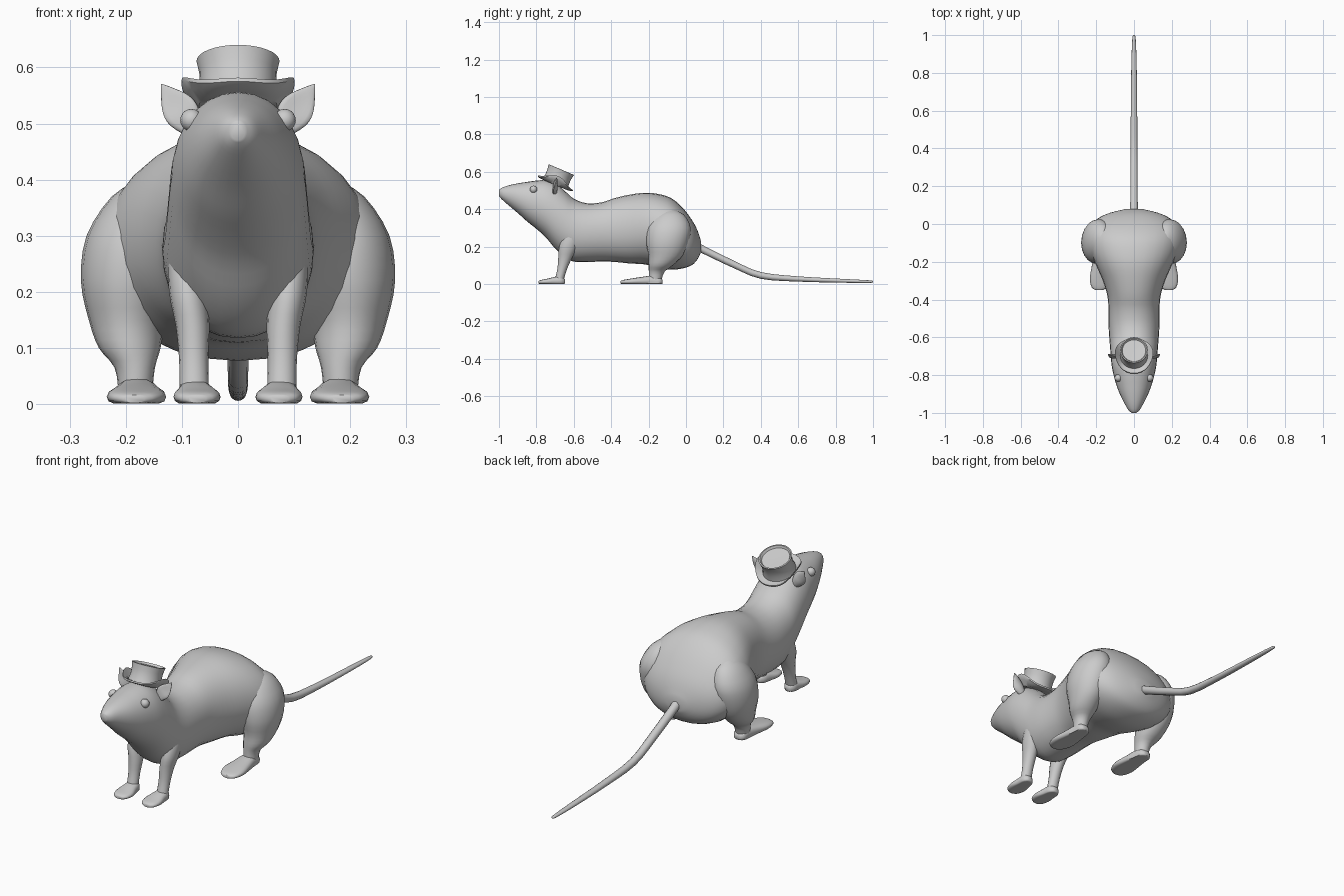
import bpy, bmesh, math
from mathutils import Matrix, Vector

if "Cube" in bpy.data.objects:
    bpy.data.objects.remove(bpy.data.objects["Cube"])


def smooth_rings(rings, steps):
    """Catmull-Rom refinement of a list of ring parameters."""
    out = []
    n = len(rings)
    for i in range(n - 1):
        p = [rings[max(0, min(n - 1, i + k))] for k in (-1, 0, 1, 2)]
        for s in range(steps):
            t = s / steps
            out.append([0.5 * (2 * b + (c - a) * t + (2 * a - 5 * b + 4 * c - d) * t * t
                        + (3 * b - a - 3 * c + d) * t ** 3) for a, b, c, d in zip(*p)])
    out.append(list(rings[-1]))
    return out


def finish(bm, name, angle=None):
    bmesh.ops.recalc_face_normals(bm, faces=bm.faces)
    me = bpy.data.meshes.new(name)
    bm.to_mesh(me)
    bm.free()
    ob = bpy.data.objects.new(name, me)
    bpy.context.collection.objects.link(ob)
    bpy.ops.object.select_all(action='DESELECT')
    ob.select_set(True)
    bpy.context.view_layer.objects.active = ob
    bpy.ops.object.shade_smooth_by_angle(angle=math.radians(angle or 60))
    return ob


def loft(name, axis, rings, side=1, seg=20, steps=3, power=1.0, floor=None, fix=None):
    """Rings are (position on axis, centre a, centre b, radius a, radius b)."""
    bm = bmesh.new()
    loops = []
    for t, a, b, ra, rb in smooth_rings(rings, steps):
        loop = []
        for k in range(seg):
            c, s = (f(2 * math.pi * k / seg) for f in (math.cos, math.sin))
            u = a + max(ra, .001) * math.copysign(abs(c) ** power, c)
            v = b + max(rb, .001) * math.copysign(abs(s) ** power, s)
            co = Vector((u, t, v) if axis == 'y' else (u, v, t))
            if floor is not None:
                co.z = max(co.z, floor)
            if fix:
                co = fix(co)
            co.x *= side
            loop.append(bm.verts.new(co))
        loops.append(loop)
    for l0, l1 in zip(loops, loops[1:]):
        for k in range(seg):
            j = (k + 1) % seg
            bm.faces.new((l0[k], l0[j], l1[j], l1[k]))
    bm.faces.new(loops[0])
    bm.faces.new(loops[-1])
    return finish(bm, name)


# head and body: (y, half width, bottom, top)
body = [(-1, .012, .47, .503), (-.985, .03, .453, .514), (-.95, .05, .422, .527),
        (-.9, .075, .38, .538), (-.85, .094, .335, .546), (-.8, .108, .295, .553),
        (-.75, .118, .25, .555), (-.7, .123, .19, .54), (-.65, .127, .145, .5),
        (-.6, .131, .12, .456), (-.53, .135, .118, .432), (-.45, .135, .12, .437),
        (-.38, .141, .118, .46), (-.3, .165, .11, .478), (-.22, .2, .105, .488),
        (-.15, .23, .088, .482), (-.08, .245, .077, .46), (-.02, .235, .083, .41),
        (.03, .19, .1, .345), (.06, .125, .13, .29), (.08, .04, .17, .23)]
loft("body", 'y', [(y, 0, (lo + hi) / 2, w, (hi - lo) / 2) for y, w, lo, hi in body],
     seg=28, power=.95)

# tail
loft("tail", 'y', [(.04, 0, .212, .022, .024), (.1, 0, .18, .02, .022), (.26, 0, .103, .019, .02),
                   (.4, 0, .046, .018, .018), (.6, 0, .027, .017, .014),
                   (.85, 0, .017, .014, .01), (.98, 0, .013, .009, .007),
                   (1, 0, .013, .003, .003)], seg=12)

# ear placement: local z runs from base to tip, edges cup forward
base, tip = Vector((.09, -.7, .505)), Vector((.138, -.69, .572))
ez = (tip - base).normalized()
ex = Vector((0, 1, 0)).cross(ez).normalized()
ear_matrix = Matrix((ex, ez.cross(ex), ez)).transposed()


def ear_fix(co):
    co.y -= 9 * co.x ** 2
    return base + ear_matrix @ co


for side, label in ((1, "left"), (-1, "right")):
    # hind legs
    loft("haunch_" + label, 'z', [
        (.4, .165, -.085, .01, .015), (.37, .17, -.085, .055, .075), (.3, .185, -.09, .085, .115),
        (.22, .195, -.1, .085, .112), (.15, .198, -.11, .068, .09), (.1, .193, -.135, .055, .065),
        (.065, .184, -.157, .036, .042), (.02, .183, -.165, .03, .034)], side)
    loft("hind_foot_" + label, 'y', [
        (-.35, .185, .009, .018, .007), (-.335, .184, .011, .04, .011), (-.29, .181, .013, .053, .017),
        (-.23, .18, .015, .045, .024), (-.18, .18, .016, .036, .03), (-.14, .182, .014, .03, .024),
        (-.125, .183, .012, .014, .01)], side, seg=16, power=.8, floor=.001)
    # front legs
    loft("front_leg_" + label, 'z', [
        (.3, .09, -.6, .012, .02), (.27, .091, -.605, .032, .045), (.2, .089, -.628, .034, .05),
        (.14, .081, -.646, .03, .037), (.08, .079, -.662, .026, .026),
        (.02, .078, -.678, .026, .024)], side, seg=16)
    loft("front_foot_" + label, 'y', [
        (-.788, .073, .009, .016, .007), (-.775, .073, .011, .034, .011), (-.74, .073, .013, .042, .016),
        (-.7, .075, .015, .034, .024), (-.665, .077, .016, .028, .026),
        (-.647, .078, .014, .012, .01)], side, seg=16, power=.8, floor=.001)
    # ear
    loft("ear_" + label, 'z', [
        (-.02, 0, 0, .018, .012), (.01, 0, 0, .03, .012), (.035, 0, 0, .028, .008),
        (.06, 0, 0, .015, .005), (.081, 0, 0, .001, .001)], side, seg=16, fix=ear_fix)
    # eye
    bm = bmesh.new()
    bmesh.ops.create_uvsphere(bm, u_segments=16, v_segments=10, radius=.02,
                              matrix=Matrix.Translation((.083 * side, -.815, .506)))
    finish(bm, "eye_" + label)

# top hat: turned profile, brim curled up at the sides, tilted back
profile = [(.001, -.004), (.07, -.004), (.09, -.002), (.101, .002), (.101, .009), (.09, .006),
           (.073, .006), (.068, .03), (.069, .06), (.074, .084), (.068, .085), (.062, .075), (.001, .073)]
bm = bmesh.new()
seg = 32
loops = []
for r, z in profile:
    loop = []
    for k in range(seg):
        a = 2 * math.pi * k / seg
        x, y = r * math.cos(a), r * math.sin(a)
        curl = .036 * (x / .1) ** 4 if z < .01 and r > .075 else 0
        loop.append(bm.verts.new((x, y, z + curl)))
    loops.append(loop)
for l0, l1 in zip(loops, loops[1:]):
    for k in range(seg):
        j = (k + 1) % seg
        bm.faces.new((l0[k], l0[j], l1[j], l1[k]))
bm.faces.new(loops[0])
bm.faces.new(loops[-1])
bm.transform(Matrix.Translation((0, -.7, .534)) @ Matrix.Rotation(math.radians(-23), 4, 'X'))
finish(bm, "top_hat", 40)
